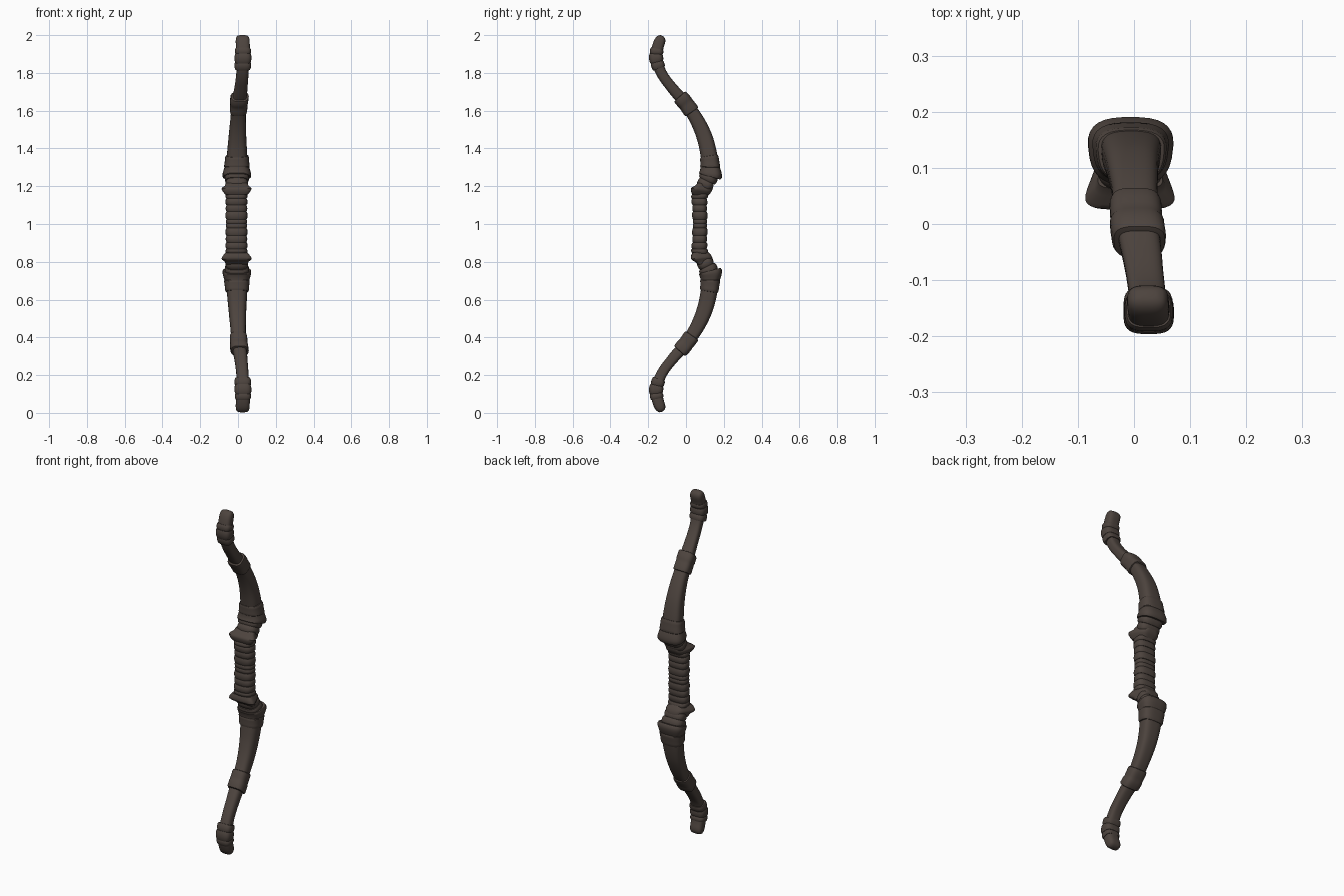
import bpy, bmesh, math

mat = bpy.data.materials.new("dark brown wood")
mat.diffuse_color = (0.074, 0.057, 0.048, 1)

# Upper half centreline: z, y, x (lower half is mirrored)
PATH = [(0.90, 0.073, -0.008), (1.00, 0.074, -0.008), (1.10, 0.072, -0.008), (1.15, 0.073, -0.008),
        (1.20, 0.097, -0.007), (1.25, 0.120, -0.006), (1.30, 0.126, -0.006),
        (1.36, 0.122, -0.005), (1.46, 0.098, -0.003), (1.555, 0.055, 0.001),
        (1.64, -0.003, 0.005), (1.71, -0.065, 0.015), (1.79, -0.125, 0.023),
        (1.87, -0.155, 0.026), (1.93, -0.151, 0.026), (1.99, -0.128, 0.024),
        (2.05, -0.09, 0.024)]


def centre(z):
    """Smooth (y, x) on the centreline at height z."""
    i = max(1, min(len(PATH) - 3, next((k for k in range(len(PATH) - 1) if z < PATH[k + 1][0]), 99)))
    p0, p1, p2, p3 = PATH[i - 1:i + 3]
    h = p2[0] - p1[0]
    t = (z - p1[0]) / h
    out = []
    for c in (1, 2):
        m1 = (p2[c] - p0[c]) / (p2[0] - p0[0]) * h
        m2 = (p3[c] - p1[c]) / (p3[0] - p1[0]) * h
        out.append((2*t**3 - 3*t**2 + 1) * p1[c] + (t**3 - 2*t**2 + t) * m1
                   + (3*t**2 - 2*t**3) * p2[c] + (t**3 - t**2) * m2)
    return out


def loft(name, stations, taper=0.0, power=3.0, side=1, n=32, tilt=None):
    """Loft rounded sections along the bow; station = z, half width, half depth, depth offset."""
    rows = []
    for a, b in zip(stations, stations[1:]):
        k = max(1, math.ceil(abs(b[0] - a[0]) / 0.015))
        rows += [[a[j] + (b[j] - a[j]) * s / k for j in range(4)] for s in range(k)]
    rows.append(list(stations[-1]))
    bm = bmesh.new()
    rings = []
    for z, w, d, off in rows:
        y, x = centre(z)
        slope = (centre(z + 0.01)[0] - centre(z - 0.01)[0]) / 0.02 if tilt is None else tilt
        ln = math.hypot(1, slope)
        ny, nz = 1 / ln, -slope / ln
        ring = []
        for i in range(n):
            a = 2 * math.pi * (i + 0.5) / n
            c, s = math.cos(a), math.sin(a)
            u = math.copysign(abs(c) ** (2 / power), c)
            v = math.copysign(abs(s) ** (2 / power), s)
            q = off + v * d
            zz = z + nz * q
            if side < 0:
                zz = 2.003 - zz
            ring.append(bm.verts.new((x + u * w * (1 + taper * v), y + ny * q, zz)))
        rings.append(ring)
    for r, s in zip(rings, rings[1:]):
        for i in range(n):
            bm.faces.new((r[i], r[(i + 1) % n], s[(i + 1) % n], s[i]))
    bm.faces.new(rings[0])
    bm.faces.new(rings[-1])
    bmesh.ops.recalc_face_normals(bm, faces=bm.faces)
    me = bpy.data.meshes.new(name)
    bm.to_mesh(me)
    bm.free()
    me.materials.append(mat)
    ob = bpy.data.objects.new(name, me)
    bpy.context.collection.objects.link(ob)
    bpy.ops.object.select_all(action='DESELECT')
    ob.select_set(True)
    bpy.context.view_layer.objects.active = ob
    bpy.ops.object.shade_smooth_by_angle(angle=math.radians(40))
    return ob


def band(z0, z1, w, d, off=0.0):
    """Stations of one rounded wrap."""
    h = z1 - z0
    return [(z0, w * 0.91, d * 0.9, off), (z0 + h * 0.2, w * 0.98, d * 0.98, off),
            (z0 + h * 0.5, w, d, off), (z0 + h * 0.8, w * 0.98, d * 0.98, off),
            (z1, w * 0.91, d * 0.9, off)]


for side, tag in ((1, "upper"), (-1, "lower")):
    # half of the wrapped grip
    grip = []
    for z0, z1, w, d in ((1.0, 1.025, .056, .038), (1.025, 1.065, .058, .041),
                         (1.065, 1.10, .057, .039), (1.10, 1.135, .058, .042),
                         (1.135, 1.16, .058, .045)):
        grip += band(z0, z1, w, d)
    loft(tag + "_grip_wrap", grip, 0.05, 2.8, side, tilt=0.0)
    # winged guard, widest at its front corners
    loft(tag + "_guard", [(1.150, .050, .040, 0), (1.160, .058, .047, -.002),
                          (1.172, .066, .053, -.004), (1.180, .069, .055, -.005),
                          (1.187, .066, .053, -.004), (1.197, .055, .047, 0),
                          (1.212, .050, .040, 0)], -0.3, 4.5, side, tilt=0.15)
    # ringed neck
    loft(tag + "_neck", band(1.195, 1.228, .060, .044) + band(1.228, 1.262, .064, .050), 0.05, 2.8, side)
    # flared collar
    loft(tag + "_collar", [(1.252, .055, .045, .0), (1.252, .072, .058, .006), (1.258, .075, .062, .007),
                           (1.270, .074, .060, .007), (1.290, .068, .054, .004),
                           (1.300, .065, .051, .002), (1.303, .067, .053, .002),
                           (1.335, .063, .050, 0), (1.352, .062, .049, 0),
                           (1.360, .058, .046, 0), (1.362, .045, .036, 0)], 0.1, 2.8, side)
    # curved limb
    loft(tag + "_limb", [(1.27, .055, .045, 0), (1.38, .052, .044, 0), (1.46, .046, .042, 0),
                         (1.56, .040, .037, 0), (1.66, .037, .031, 0), (1.74, .033, .028, 0),
                         (1.80, .032, .028, 0), (1.86, .034, .029, 0)], 0.08, 3.0, side)
    # middle sleeve
    loft(tag + "_middle_sleeve", [(1.592, .038, .034, 0), (1.594, .044, .041, 0), (1.602, .046, .043, 0),
                                  (1.640, .046, .041, 0), (1.644, .048, .043, 0),
                                  (1.668, .048, .042, 0), (1.674, .045, .039, 0),
                                  (1.676, .034, .030, 0)], 0.05, 3.0, side)
    # tip sleeve with three wraps
    loft(tag + "_tip_sleeve", band(1.824, 1.858, .044, .036, -.001) + band(1.858, 1.90, .045, .038, -.002)
         + band(1.90, 1.928, .043, .036, -.001), 0.0, 3.2, side)
    # rounded limb tip
    loft(tag + "_limb_tip", [(1.85, .034, .030, 0), (1.93, .037, .031, 0), (1.965, .037, .030, 0),
                             (1.978, .036, .027, 0), (1.987, .033, .022, 0),
                             (1.993, .027, .015, 0), (1.996, .015, .007, 0)], 0.0, 3.0, side)
